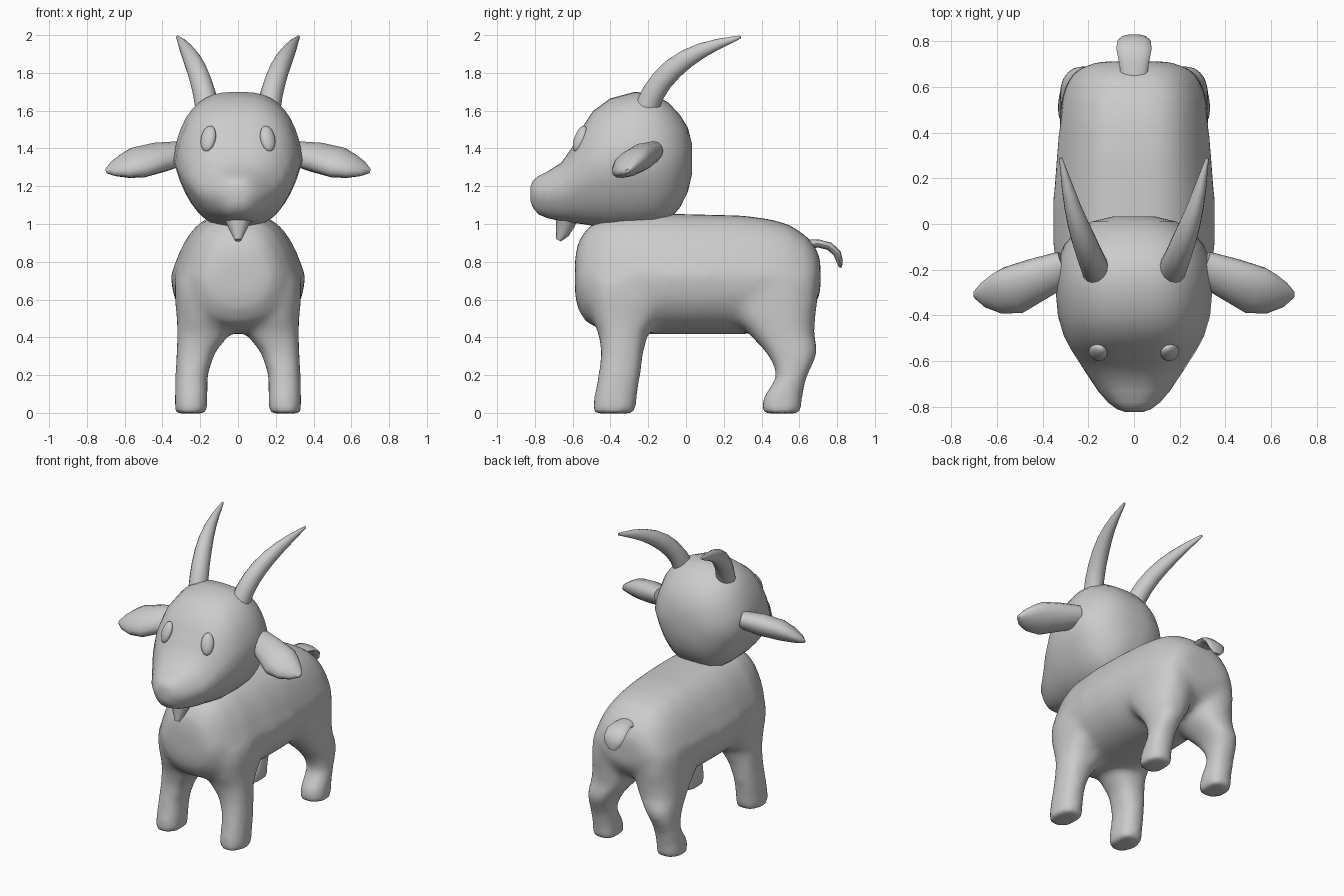
import bpy, bmesh, math
from mathutils import Vector, Matrix

if "Cube" in bpy.data.objects:
    bpy.data.objects.remove(bpy.data.objects["Cube"])

ROUND = ((2, 0), (2, 0))

def loft(bm, rings, shape=ROUND, seg=20):
    """Skin rings (centre, half-axis u, half-axis v) and cap the ends.
    shape = (roundness exponent, taper) for the upper and the lower half."""
    loops = []
    for c, u, v in rings:
        loop = []
        for i in range(seg):
            a = 2 * math.pi * i / seg
            ca, sa = math.cos(a), math.sin(a)
            n, k = shape[0] if sa >= 0 else shape[1]
            q = math.copysign(abs(sa) ** (2 / n), sa)
            p = math.copysign(abs(ca) ** (2 / n), ca) * (1 - k * abs(q))
            loop.append(bm.verts.new(Vector(c) + Vector(u) * p + Vector(v) * q))
        loops.append(loop)
    for a, b in zip(loops, loops[1:]):
        for i in range(seg):
            j = (i + 1) % seg
            bm.faces.new((a[i], a[j], b[j], b[i]))
    bm.faces.new(loops[0])
    bm.faces.new(loops[-1])

def finish(bm, name, mirror=False, angle=50):
    bmesh.ops.recalc_face_normals(bm, faces=bm.faces[:])
    me = bpy.data.meshes.new(name)
    bm.to_mesh(me)
    bm.free()
    ob = bpy.data.objects.new(name, me)
    bpy.context.collection.objects.link(ob)
    bpy.ops.object.select_all(action='DESELECT')
    ob.select_set(True)
    bpy.context.view_layer.objects.active = ob
    bpy.ops.object.shade_smooth_by_angle(angle=math.radians(angle))
    if mirror:
        ob.modifiers.new("Mirror", 'MIRROR')
    return ob

def along_y(rows):
    """Rows of (y, bottom z, top z, half width)."""
    return [((0, y, (b + t) / 2), (w, 0, 0), (0, 0, (t - b) / 2)) for y, b, t, w in rows]

def along_z(rows, side):
    """Rows of (z, front y, back y, inner x, outer x)."""
    return [((side * (i + o) / 2, (f + b) / 2, z), ((o - i) / 2, 0, 0), (0, (b - f) / 2, 0))
            for z, f, b, i, o in rows]

def along_path(rows, across):
    """Rows of (centre, half width, half thickness); width runs along 'across'."""
    pts = [Vector(r[0]) for r in rows]
    out = []
    for i, (c, w, t) in enumerate(rows):
        tan = (pts[min(i + 1, len(pts) - 1)] - pts[max(i - 1, 0)]).normalized()
        u = Vector(across)
        u = (u - tan * u.dot(tan)).normalized()
        out.append((c, u * w, tan.cross(u) * t))
    return out

# Body: torso and four legs fused into one soft skin
torso = [(-.588, .62, .82, .11), (-.572, .55, .90, .18), (-.53, .48, .97, .235),
         (-.45, .44, 1.03, .285), (-.33, .42, 1.05, .328), (-.1, .415, 1.055, .354),
         (.1, .415, 1.05, .355), (.3, .415, 1.045, .34), (.45, .435, 1.025, .325),
         (.55, .47, .995, .305), (.64, .52, .935, .27), (.69, .58, .87, .225),
         (.712, .64, .81, .15)]
front_leg = [(-.004, -.495, -.265, .16, .335), (.08, -.49, -.26, .16, .335),
             (.2, -.465, -.24, .16, .332), (.32, -.45, -.225, .12, .327),
             (.42, -.465, -.20, .04, .323), (.50, -.50, -.13, .01, .325),
             (.60, -.525, -.06, .01, .335), (.70, -.52, -.06, .01, .335)]
back_leg = [(-.004, .395, .615, .16, .335), (.08, .405, .615, .16, .335),
            (.19, .48, .64, .16, .33), (.26, .46, .675, .15, .327),
            (.33, .415, .70, .115, .325), (.42, .33, .68, .04, .323),
            (.50, .25, .685, .01, .325), (.60, .17, .70, .01, .325),
            (.70, .17, .70, .01, .32)]
bm = bmesh.new()
loft(bm, along_y(torso), ((3.4, .32), (2.3, 0)), 32)
for side in (-1, 1):
    loft(bm, along_z(front_leg, side), ((2.4, 0), (2.4, 0)))
    loft(bm, along_z(back_leg, side), ((2.4, 0), (2.4, 0)))
body = finish(bm, "body", angle=180)
rm = body.modifiers.new("Fuse", 'REMESH')
rm.mode = 'VOXEL'
rm.voxel_size = .022
rm.use_smooth_shade = True
sm = body.modifiers.new("Soften", 'SMOOTH')
sm.factor = .5
sm.iterations = 14

# Head with tapering muzzle and narrow jaw
head = [(-.822, 1.12, 1.20, .04), (-.81, 1.085, 1.23, .075), (-.78, 1.05, 1.255, .115),
        (-.73, 1.03, 1.28, .158), (-.66, 1.015, 1.325, .205), (-.60, 1.005, 1.41, .243),
        (-.55, 1.0, 1.51, .275), (-.49, .99, 1.60, .307), (-.40, .98, 1.665, .333),
        (-.27, .98, 1.70, .345), (-.17, .985, 1.69, .338), (-.09, 1.02, 1.64, .305),
        (-.03, 1.09, 1.575, .25), (.01, 1.17, 1.51, .185), (.033, 1.27, 1.42, .09)]
bm = bmesh.new()
loft(bm, along_y(head), ((2.8, .18), (3.0, .32)), 36)
finish(bm, "head", angle=80)

# Swept-back horns
horn = [((.165, -.205, 1.62), .062, .065), ((.178, -.175, 1.69), .06, .062),
        ((.197, -.13, 1.757), .057, .06), ((.22, -.07, 1.82), .053, .057),
        ((.245, 0, 1.873), .046, .051), ((.27, .08, 1.917), .036, .041),
        ((.292, .165, 1.951), .025, .029), ((.309, .24, 1.975), .014, .017),
        ((.321, .288, 1.99), .007, .008)]
bm = bmesh.new()
loft(bm, along_path(horn, (1, 0, 0)), ROUND, 14)
finish(bm, "horns", mirror=True)

# Drooping leaf-shaped ears
ear = [((.30, -.19, 1.375), .08, .058), ((.42, -.24, 1.352), .1, .072),
       ((.53, -.29, 1.325), .118, .068), ((.60, -.305, 1.307), .098, .052),
       ((.66, -.31, 1.292), .06, .032), ((.70, -.31, 1.28), .015, .01)]
bm = bmesh.new()
loft(bm, along_path(ear, (0, .85, .5)), ROUND, 14)
finish(bm, "ears", mirror=True)

# Oval eyes, turned slightly outward
bm = bmesh.new()
place = (Matrix.Translation((.157, -.562, 1.452)) @ Matrix.Rotation(math.radians(25), 4, 'Z')
         @ Matrix.Rotation(math.radians(-22), 4, 'X') @ Matrix.Diagonal((.042, .027, .073, 1)))
bmesh.ops.create_uvsphere(bm, u_segments=16, v_segments=10, radius=1, matrix=place)
finish(bm, "eyes", mirror=True)

# Beard under the chin
beard = [((0, -.63, 1.04), .08, .06), ((0, -.64, .995), .058, .05),
         ((0, -.655, .95), .036, .036), ((0, -.675, .914), .018, .014)]
bm = bmesh.new()
loft(bm, along_path(beard, (1, 0, 0)), ROUND, 12)
finish(bm, "beard")

# Short flat tail
tail = [((0, .62, .89), .055, .03), ((0, .70, .897), .064, .022), ((0, .76, .882), .076, .022),
        ((0, .80, .845), .075, .022), ((0, .813, .805), .06, .018), ((0, .818, .77), .025, .008)]
bm = bmesh.new()
loft(bm, along_path(tail, (1, 0, 0)), ROUND, 14)
finish(bm, "tail")
